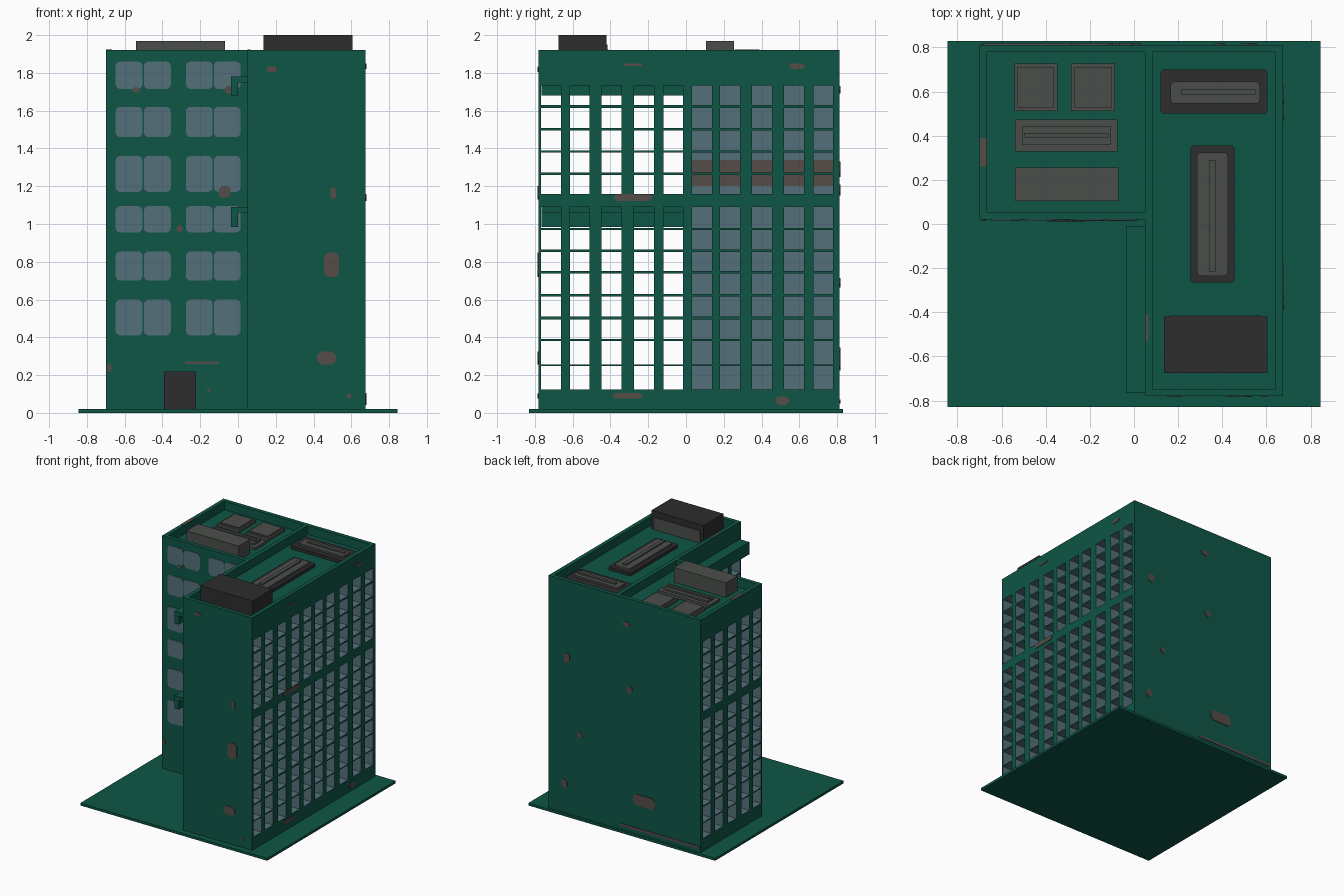
import bpy, bmesh
from math import cos, sin, pi
from mathutils import Vector

cube = bpy.data.objects.get("Cube")
if cube:
    bpy.data.objects.remove(cube, do_unlink=True)


def material(name, rgb):
    m = bpy.data.materials.new(name)
    m.use_nodes = True
    m.diffuse_color = (*rgb, 1)
    m.node_tree.nodes["Principled BSDF"].inputs["Base Color"].default_value = (*rgb, 1)
    return m


GREEN = material("green_paint", (0.0044, 0.093, 0.061))
GLASS = material("blue_grey_glass", (0.089, 0.16, 0.195))
DARK = material("dark_metal", (0.026, 0.026, 0.027))
GREY = material("grey_metal", (0.07, 0.076, 0.07))
RUST = material("worn_brown", (0.09, 0.073, 0.066))


def finish(name, bm, *mats):
    bmesh.ops.remove_doubles(bm, verts=bm.verts, dist=0.0001)
    bmesh.ops.recalc_face_normals(bm, faces=bm.faces)
    mesh = bpy.data.meshes.new(name)
    bm.to_mesh(mesh)
    bm.free()
    for m in mats:
        mesh.materials.append(m)
    ob = bpy.data.objects.new(name, mesh)
    bpy.context.collection.objects.link(ob)
    return ob


def add_box(bm, x, y, z):
    v = bmesh.ops.create_cube(bm, size=1)["verts"]
    for p in v:
        p.co = [a + (b - a) * (c + 0.5) for (a, b), c in zip((x, y, z), p.co)]


def box(name, x, y, z, mat):
    bm = bmesh.new()
    add_box(bm, x, y, z)
    return finish(name, bm, mat)


X, Y, Z = Vector((1, 0, 0)), Vector((0, 1, 0)), Vector((0, 0, 1))
# each side: across, up, outward
SIDES = {"front": (X, Z, -Y), "back": (X, Z, Y), "right": (Y, Z, X), "top": (X, Y, Z)}


def add_plate(bm, side, level, u, v, w, h, thick, r=0.0, segs=1):
    """Plate centred on (u, v) with chamfered or rounded corners."""
    a, b, n = SIDES[side]
    base = n * abs(level) if side != "front" else Y * level
    r = min(r, w * 0.45, h * 0.45)
    pts = []
    for q, (sx, sy) in enumerate([(1, 1), (-1, 1), (-1, -1), (1, -1)]):
        for k in range(segs + 1 if r else 1):
            t = (q + k / segs) * pi / 2
            pts.append((u + sx * (w / 2 - r) + r * cos(t),
                        v + sy * (h / 2 - r) + r * sin(t)))
    f = bm.faces.new([bm.verts.new(base + a * p + b * q) for p, q in pts])
    top = bmesh.ops.extrude_face_region(bm, geom=[f])["geom"]
    for e in top:
        if isinstance(e, bmesh.types.BMVert):
            e.co += n * thick


def plates(name, side, level, items, thick, mat, r=0.0, segs=1):
    bm = bmesh.new()
    for it in items:
        add_plate(bm, side, level, *it, thick, r, segs)
    return finish(name, bm, mat)


def grid_block(name, x0, x1, ys, zs):
    """Solid block pierced along x by a grid of glass-lined openings."""
    bm = bmesh.new()

    def quad(pts, mat):
        bm.faces.new([bm.verts.new(p) for p in pts]).material_index = mat

    def wall(p, q, mat):
        quad([(x0, *p), (x1, *p), (x1, *q), (x0, *q)], mat)

    for i, (ya, yb) in enumerate(zip(ys, ys[1:])):
        for j, (za, zb) in enumerate(zip(zs, zs[1:])):
            loop = [(ya, za), (yb, za), (yb, zb), (ya, zb)]
            if i % 2 and j % 2:
                for k in range(4):
                    wall(loop[k], loop[(k + 1) % 4], 1)
                continue
            for x in (x0, x1):
                quad([(x, *p) for p in loop], 0)
            if i == 0:
                wall(loop[0], loop[3], 0)
            if i == len(ys) - 2:
                wall(loop[1], loop[2], 0)
            if j == 0:
                wall(loop[0], loop[1], 0)
            if j == len(zs) - 2:
                wall(loop[3], loop[2], 0)
    return finish(name, bm, GREEN, GLASS)


# ground
box("ground_slab", (-0.845, 0.845), (-0.83, 0.83), (0, 0.02), GREEN)

# two blocks with window openings
ROOF, TOP = 1.85, 1.92
FRONT, STEP, BACK = -0.78, 0.02, 0.812
starts = [-0.767, -0.615, -0.447, -0.275, -0.12, 0.032, 0.18, 0.35, 0.52, 0.674]
lows = [0.125, 0.255, 0.39, 0.51, 0.63, 0.75, 0.865, 0.98, 1.16, 1.272, 1.39, 1.507, 1.63]
highs = [0.247, 0.38, 0.495, 0.617, 0.737, 0.852, 0.967, 1.09, 1.26, 1.378, 1.495, 1.615, 1.732]
zs = [0.02] + [z for pair in zip(lows, highs) for z in pair] + [ROOF]
cols = [y for s in starts for y in (s, s + 0.105)]
grid_block("right_block", 0.05, 0.675, [FRONT] + cols + [BACK], zs)
grid_block("left_block", -0.70, 0.05, [STEP] + cols[10:] + [BACK], zs)
box("inner_glass", (0.045, 0.055), (0.025, 0.80), (0.1, 1.8), GLASS)
box("inner_brown_band", (0.04, 0.06), (0.025, 0.80), (1.2, 1.34), RUST)


# parapets
def parapet(name, x, y, t=0.033):
    bm = bmesh.new()
    z = (ROOF, TOP)
    for ends in ((y[0], y[0] + t), (y[1] - t, y[1])):
        add_box(bm, x, ends, z)
    for ends in ((x[0], x[0] + t), (x[1] - t, x[1])):
        add_box(bm, ends, (y[0] + t, y[1] - t), z)
    finish(name, bm, GREEN)


parapet("right_parapet", (0.05, 0.675), (FRONT, BACK))
parapet("left_parapet", (-0.70, 0.082), (STEP, BACK))

# hooded ledges over the inner side
for name, low, high in (("upper", 1.68, 1.78), ("lower", 0.985, 1.09)):
    bm = bmesh.new()
    add_box(bm, (-0.037, 0.05), (-0.765, -0.01), (high - 0.03, high))
    add_box(bm, (-0.037, 0), (-0.765, -0.01), (low, high - 0.03))
    finish(name + "_ledge", bm, GREEN)

# front windows and door
rows = [(0.41, 0.6), (0.7, 0.855), (0.955, 1.095), (1.17, 1.36), (1.46, 1.62), (1.715, 1.86)]
plates("front_windows", "front", STEP,
       [(x, (a + b) / 2, 0.142, b - a) for a, b in rows for x in (-0.577, -0.427, -0.205, -0.057)],
       0.004, GLASS, 0.025, 4)
plates("front_door", "front", STEP, [(-0.307, 0.12, 0.17, 0.2)], 0.008, DARK)

# worn patches: across, up, width, height
plates("step_patches", "front", STEP,
       [(-0.54, 1.71, 0.04, 0.03), (-0.035, 1.71, 0.07, 0.04), (-0.07, 1.17, 0.06, 0.06),
        (-0.31, 0.975, 0.03, 0.04), (-0.19, 0.265, 0.18, 0.014), (-0.155, 0.12, 0.02, 0.02),
        (-0.68, 0.24, 0.02, 0.05)], 0.007, RUST, 0.012)
plates("front_patches", "front", FRONT,
       [(0.18, 1.82, 0.06, 0.03), (0.505, 1.165, 0.03, 0.07), (0.495, 0.785, 0.08, 0.13),
        (0.468, 0.29, 0.1, 0.07), (0.59, 0.09, 0.03, 0.025)], 0.005, RUST, 0.02)
plates("right_patches", "right", 0.675,
       [(-0.28, 1.14, 0.21, 0.035), (-0.28, 1.843, 0.1, 0.015), (0.587, 1.835, 0.085, 0.03),
        (-0.31, 0.09, 0.16, 0.03), (0.51, 0.065, 0.08, 0.045)], 0.005, RUST, 0.02)
plates("back_patches", "back", BACK,
       [(0.51, 1.29, 0.055, 0.08), (-0.03, 1.71, 0.07, 0.04), (-0.06, 1.18, 0.05, 0.06),
        (0.39, 0.69, 0.05, 0.05), (0.53, 0.26, 0.055, 0.07), (-0.19, 0.30, 0.19, 0.09),
        (-0.33, 0.06, 0.72, 0.02)], 0.005, RUST, 0.02)
plates("coping_patches", "top", TOP, [(-0.683, 0.325, 0.03, 0.13), (0.058, -0.47, 0.014, 0.12)],
       0.003, RUST)

# roof boxes
box("dark_roof_box", (0.135, 0.605), (-0.675, -0.42), (ROOF, 2.0), DARK)
plates("dark_box_panel", "back", 0, [(0.37, 1.9, 0.41, 0.1)], 0.005, GREY).location.y = -0.42
box("grey_roof_box", (-0.54, -0.07), (0.105, 0.255), (ROOF, 1.97), GREY)

# stepped roof vents and hatches: each layer is across, along, width, length
plates("roof_hatches", "top", ROOF, [(-0.445, 0.62, 0.195, 0.215), (-0.185, 0.62, 0.2, 0.215)],
       0.022, GREY)
plates("hatch_lids", "top", ROOF + 0.022,
       [(-0.445, 0.62, 0.165, 0.185), (-0.185, 0.62, 0.17, 0.185)], 0.009, GREY)
plates("left_vent_base", "top", ROOF, [(-0.307, 0.402, 0.465, 0.145)], 0.02, GREY)
plates("left_vent_cap", "top", ROOF + 0.02, [(-0.307, 0.402, 0.4, 0.085)], 0.015, GREY)
plates("left_vent_ridge", "top", ROOF + 0.035, [(-0.307, 0.402, 0.385, 0.02)], 0.01, GREY)
plates("right_vent_bases", "top", ROOF,
       [(0.363, 0.6, 0.485, 0.2), (0.355, 0.045, 0.2, 0.62)], 0.025, DARK, 0.01)
plates("right_vent_caps", "top", ROOF + 0.025,
       [(0.368, 0.595, 0.405, 0.1), (0.355, 0.045, 0.14, 0.56)], 0.015, GREY, 0.02, 3)
plates("right_vent_ridges", "top", ROOF + 0.04,
       [(0.383, 0.597, 0.335, 0.025), (0.355, 0.038, 0.03, 0.505)], 0.01, GREY)
